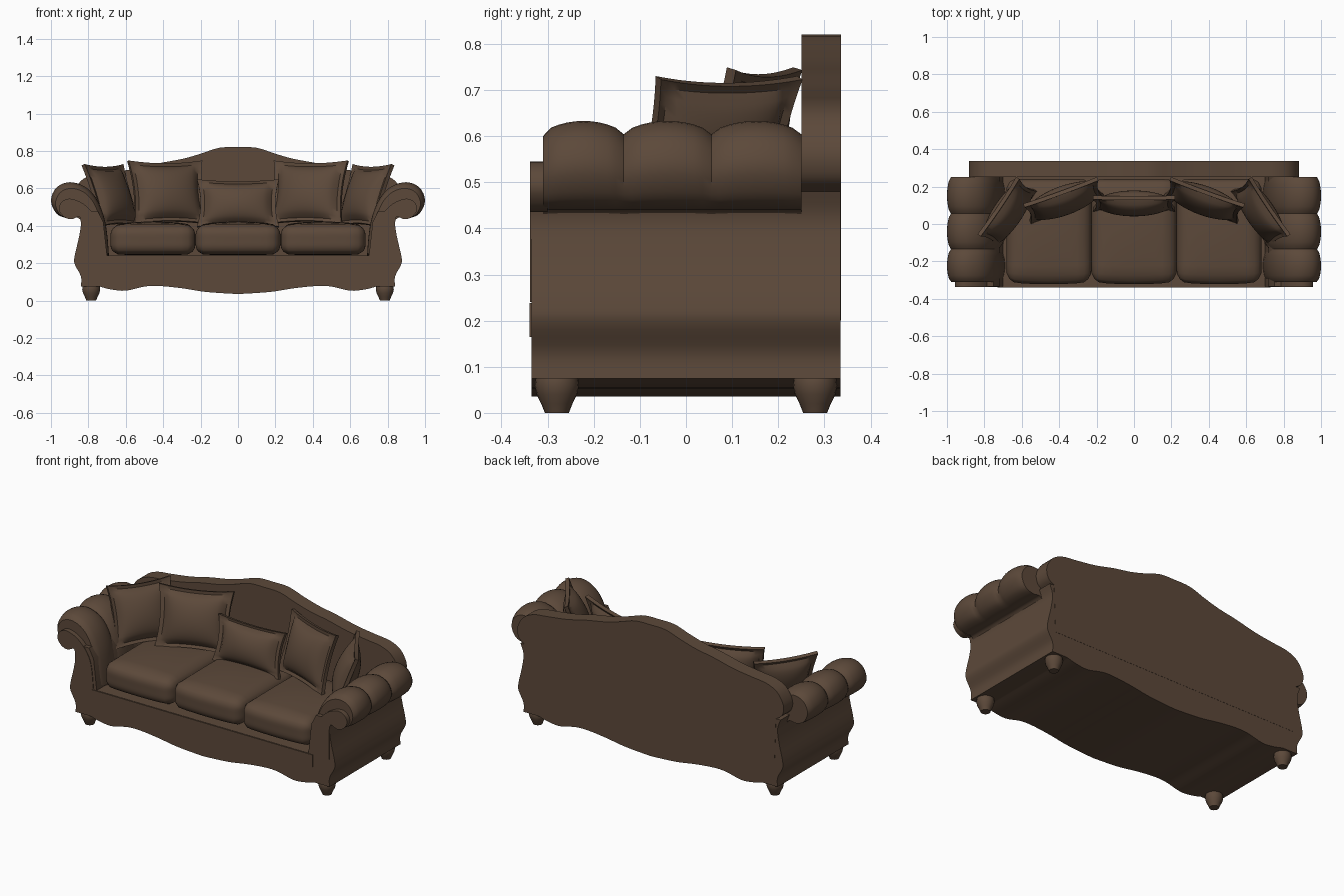
import bpy, bmesh, math
from mathutils import Vector, Matrix

cube = bpy.data.objects.get("Cube")
if cube:
    bpy.data.objects.remove(cube, do_unlink=True)

BROWN = (0.107, 0.066, 0.042, 1)
fabric = bpy.data.materials.new("brown fabric")
fabric.use_nodes = True
fabric.diffuse_color = BROWN
bsdf = fabric.node_tree.nodes["Principled BSDF"]
bsdf.inputs["Base Color"].default_value = BROWN
bsdf.inputs["Roughness"].default_value = 0.8


def finish(name, bm, angle=40):
    bmesh.ops.recalc_face_normals(bm, faces=bm.faces)
    mesh = bpy.data.meshes.new(name)
    bm.to_mesh(mesh)
    bm.free()
    mesh.materials.append(fabric)
    mesh.shade_smooth()
    mesh.set_sharp_from_angle(angle=math.radians(angle))
    obj = bpy.data.objects.new(name, mesh)
    bpy.context.collection.objects.link(obj)
    return obj


def curve(points, steps=4):
    """Smooth open curve through the given points."""
    p = [Vector(q) for q in points]
    p = [p[0]] + p + [p[-1]]
    out = []
    for a, b, c, d in zip(p, p[1:], p[2:], p[3:]):
        for i in range(steps):
            t = i / steps
            out.append(0.5 * (2 * b + (c - a) * t + (2 * a - 5 * b + 4 * c - d) * t ** 2
                              + (3 * b - a - 3 * c + d) * t ** 3))
    return out + [p[-1]]


def both_sides(half):
    """Close a half outline that starts and ends on the centre line."""
    return half + [Vector((-q.x, q.y)) for q in reversed(half[1:-1])]


def loft(name, rings):
    """Skin a list of closed 3D rings and cap both ends."""
    bm = bmesh.new()
    rows = [[bm.verts.new(q) for q in ring] for ring in rings]
    n = len(rows[0])
    for a, b in zip(rows, rows[1:]):
        for i in range(n):
            bm.faces.new((a[i], a[(i + 1) % n], b[(i + 1) % n], b[i]))
    bm.faces.new(rows[0])
    bm.faces.new(rows[-1])
    return finish(name, bm)


def slab(name, outline, y0, y1, sx=1):
    return loft(name, [[(sx * q[0], y, q[1]) for q in outline] for y in (y0, y1)])


# Body: scalloped apron, bulging sides, low arm cores and seat deck
apron = curve([(0, .035), (.12, .042), (.2, .05), (.3, .066), (.42, .078), (.5, .075),
               (.6, .053), (.68, .06), (.74, .075)])
side = curve([(.84, .075), (.84, .13), (.873, .195), (.873, .24), (.85, .34), (.84, .42), (.86, .48)])
deck = [Vector(q) for q in [(.75, .48), (.72, .42), (.7, .24), (0, .24)]]
slab("body", both_sides(apron + side + deck), -.335, .335)

# Camel-shaped back
crest = curve([(0, .82), (.1, .817), (.2, .785), (.3, .757), (.42, .735), (.55, .705),
               (.68, .687), (.77, .675), (.84, .64), (.88, .57), (.87, .51), (.83, .48)])
slab("back_panel", both_sides(crest + [Vector((.82, .2)), Vector((0, .2))]), .25, .336)

# Front rail moulding
slab("front_rail", [(-.73, .165), (.73, .165), (.73, .238), (-.73, .238)], -.339, -.33)

# Rolled arms with three padded lobes, and the scrolled panels before them
roll = curve([(.69, .24), (.70, .36), (.72, .46), (.76, .55), (.82, .61), (.9, .633), (.97, .605),
              (1.0, .535), (.97, .465), (.91, .44), (.86, .445), (.83, .42)]) + [Vector((.8, .24))]
scroll = curve([(.72, .24), (.735, .38), (.77, .46), (.83, .52), (.9, .545), (.945, .525),
                (.957, .485), (.93, .447), (.89, .435), (.85, .45), (.84, .42)]) + [Vector((.84, .24))]
seams = (-.31, -.135, .055, .25)
pivot = Vector((.86, .44))
stations = [(-.31, .83)]
for a, b in zip(seams, seams[1:]):
    for i in range(1, 11):
        t = i / 10
        stations.append((a + (b - a) * t, .85 + .15 * max(0, math.sin(math.pi * t)) ** .6))
for sx, label in ((1, "left"), (-1, "right")):
    rings = []
    for y, s in stations:
        ring = [pivot + (q - pivot) * s for q in roll]
        rings.append([(sx * q.x, y, q.y) for q in ring])
    loft(label + "_arm_roll", rings)
    slab(label + "_arm_scroll", scroll, -.338, -.3, sx)


# Seat cushions: rounded boxes with domed tops
def seat_cushion(name, x):
    bm = bmesh.new()
    bmesh.ops.create_cube(bm, size=2)
    bmesh.ops.subdivide_edges(bm, edges=bm.edges[:], cuts=11, use_grid_fill=True)
    half = Vector((.227, .275, .08))
    r = .055
    for v in bm.verts:
        u = v.co.copy()
        p = Vector([c * h for c, h in zip(u, half)])
        core = Vector([max(-(h - r), min(h - r, c)) for c, h in zip(p, half)])
        d = p - core
        if d.length > 0:
            p = core + d.normalized() * r
        if u.z > 0:
            p.z += .018 * u.z * (1 - u.x ** 2) * (1 - u.y ** 2)
        p.y -= .012 * max(0, -u.y) * (1 - u.x ** 2)
        v.co = p + Vector((x, -.035, .325))
    finish(name, bm, 60)


for label, x in (("left", .455), ("middle", 0), ("right", -.455)):
    seat_cushion(label + "_seat_cushion", x)


# Throw pillows: swollen centres, pinched sides and a flat flange
def pillow(name, w, h, thick, place, yaw, tilt):
    bm = bmesh.new()
    bmesh.ops.create_cube(bm, size=2)
    bmesh.ops.subdivide_edges(bm, edges=bm.edges[:], cuts=17, use_grid_fill=True)
    inner = 1 - 2 / 9
    mat = (Matrix.Translation(place) @ Matrix.Rotation(math.radians(yaw), 4, "Z")
           @ Matrix.Rotation(math.radians(tilt), 4, "X"))
    for v in bm.verts:
        u, s, t = v.co
        a, b = min(1, abs(u) / .86), min(1, abs(t) / .86)
        puff = ((1 - a * a) * (1 - b * b)) ** .5
        rim = .011 if max(abs(u), abs(t)) > .95 else .006
        pinch_x = 1 - .09 * (1 - t * t)
        pinch_z = 1 - .09 * (1 - u * u)
        v.co = mat @ Vector((u * w / 2 * pinch_x, s * (rim + thick / 2 * puff), t * h / 2 * pinch_z))
    finish(name, bm, 50)


pillow("middle_pillow", .44, .26, .12, (0, .11, .52), 0, -14)
for sx, label in ((1, "left"), (-1, "right")):
    pillow(label + "_inner_pillow", .42, .35, .13, (sx * .375, .125, .578), sx * -20, -16)
    pillow(label + "_outer_pillow", .37, .35, .12, (sx * .675, .06, .562), sx * -56, -20)

# Turned bun feet
foot = [(.026, 0), (.034, .02), (.044, .04), (.048, .06), (.046, .075), (.04, .09)]
for sx, left in ((1, "left"), (-1, "right")):
    for sy, front in ((-1, "front"), (1, "back")):
        rings = []
        for r, z in foot:
            angles = [2 * math.pi * i / 20 for i in range(20)]
            rings.append([(sx * .785 + r * math.cos(a), sy * .28 + r * math.sin(a), z) for a in angles])
        loft(front + "_" + left + "_foot", rings)
